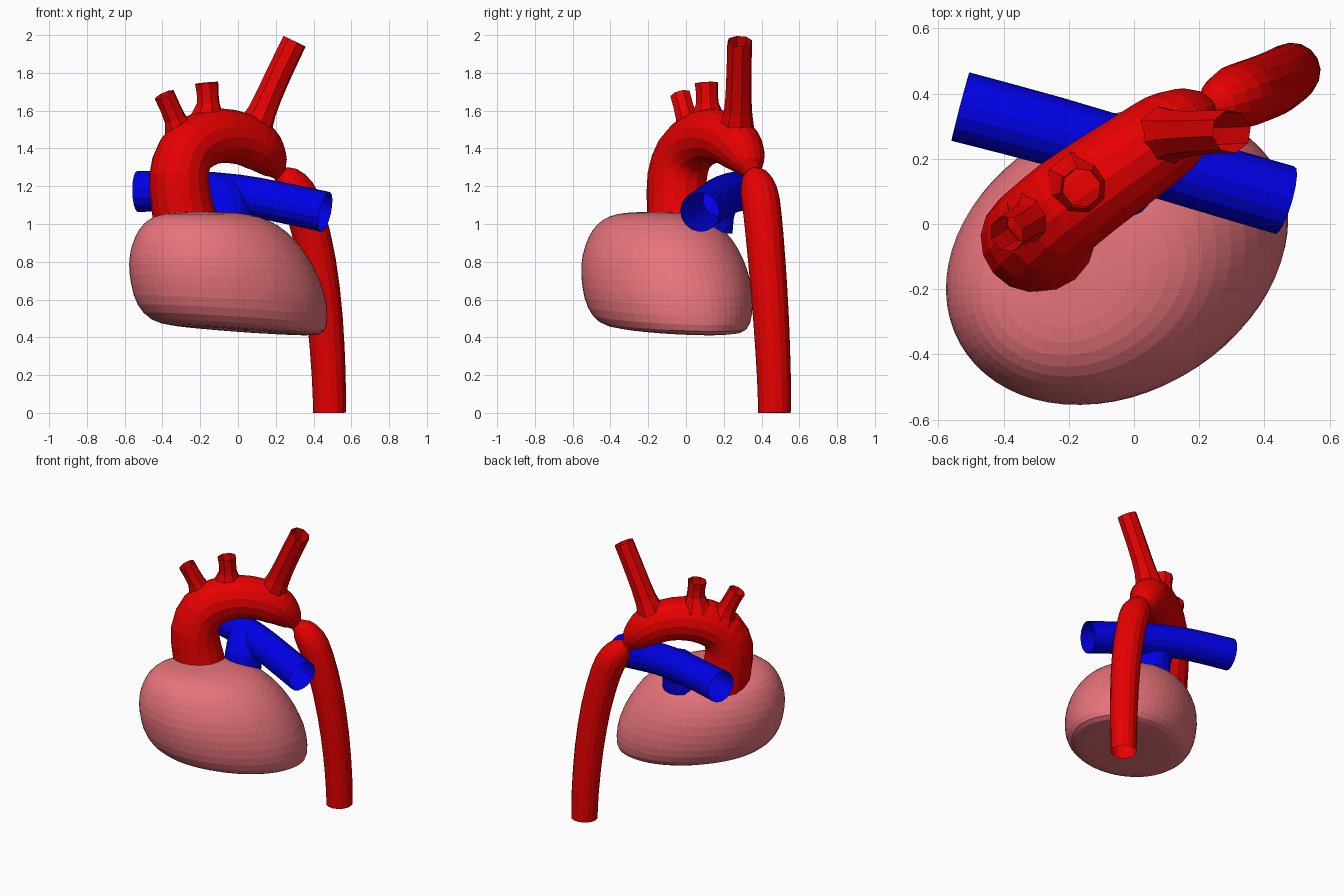
import bpy, bmesh, math
from mathutils import Vector

if "Cube" in bpy.data.objects:
    bpy.data.objects.remove(bpy.data.objects["Cube"])


def material(name, rgb):
    m = bpy.data.materials.new(name)
    m.diffuse_color = (*rgb, 1)
    m.use_nodes = True
    m.node_tree.nodes["Principled BSDF"].inputs["Base Color"].default_value = m.diffuse_color
    return m


RED = material("artery red", (0.8, 0.0, 0.0))
BLUE = material("vein blue", (0.0, 0.0, 0.8))
PINK = material("heart pink", (0.8, 0.175, 0.2))


def loft(name, rings, mat, caps=False):
    """Skin a list of closed rings of points."""
    bm = bmesh.new()
    vs = [[bm.verts.new(p) for p in ring] for ring in rings]
    n = len(vs[0])
    for a, b in zip(vs, vs[1:]):
        for i in range(n):
            j = (i + 1) % n
            bm.faces.new((a[i], a[j], b[j], b[i]))
    if caps:
        bm.faces.new(vs[0][::-1])
        bm.faces.new(vs[-1])
    bmesh.ops.recalc_face_normals(bm, faces=bm.faces)
    me = bpy.data.meshes.new(name)
    bm.to_mesh(me)
    bm.free()
    me.materials.append(mat)
    ob = bpy.data.objects.new(name, me)
    bpy.context.collection.objects.link(ob)
    return ob


def resample(pts, steps):
    """Catmull-Rom through (x, y, z, radius) points."""
    p = [Vector(q) for q in pts]
    p = [2 * p[0] - p[1]] + p + [2 * p[-1] - p[-2]]
    out = []
    for a, b, c, d in zip(p, p[1:], p[2:], p[3:]):
        for s in range(steps):
            t = s / steps
            out.append(0.5 * (2 * b + (c - a) * t + (2 * a - 5 * b + 4 * c - d) * t * t
                              + (3 * b - a - 3 * c + d) * t ** 3))
    return out + [p[-2]]


def tube(name, pts, mat, sides=16, steps=2):
    """Open tube of varying radius along a path."""
    path = resample(pts, steps)
    pos = [q.to_3d() for q in path]
    normal, rings = Vector((0.3, -1, 0.1)), []
    for i, c in enumerate(pos):
        tan = (pos[min(i + 1, len(pos) - 1)] - pos[max(i - 1, 0)]).normalized()
        normal = (normal - tan * normal.dot(tan)).normalized()
        side = tan.cross(normal)
        ring = []
        for k in range(sides):
            a = 2 * math.pi * k / sides
            ring.append(c + path[i][3] * (normal * math.cos(a) + side * math.sin(a)))
        rings.append(ring)
    return loft(name, rings, mat)


# Heart: stacked ellipses (height, left end, right end, half depth), turned about z
LEVELS = [(0.441, -0.15, 0.28, 0.14), (0.442, -0.32, 0.49, 0.29), (0.458, -0.43, 0.56, 0.365),
          (0.54, -0.51, 0.565, 0.41), (0.65, -0.54, 0.55, 0.425), (0.77, -0.557, 0.49, 0.42),
          (0.88, -0.54, 0.415, 0.385), (0.97, -0.50, 0.315, 0.335), (1.025, -0.45, 0.22, 0.27),
          (1.055, -0.38, 0.10, 0.19), (1.064, -0.26, -0.02, 0.09)]
TURN = math.radians(29)
rings = []
for z, left, right, depth in LEVELS:
    ring = []
    tilt = 0.072 * max(0, (1.06 - z) / 0.61)
    for k in range(32):
        a = 2 * math.pi * k / 32
        u = (left + right) / 2 + (right - left) / 2 * math.cos(a)
        v = depth * math.sin(a)
        ring.append((-0.055 + u * math.cos(TURN) - v * math.sin(TURN),
                     -0.10 + u * math.sin(TURN) + v * math.cos(TURN), z - tilt * u))
    rings.append(ring)
heart = loft("heart", rings, PINK, caps=True)
heart.modifiers.new("smooth", "SUBSURF").levels = 1

# Aorta: ascending part, arch, pinch and descending part
tube("aorta", [(-0.272, -0.037, 0.98, 0.172), (-0.297, -0.045, 1.1, 0.163), (-0.313, -0.047, 1.25, 0.158),
               (-0.28, -0.01, 1.37, 0.153), (-0.20, 0.06, 1.44, 0.15), (-0.09, 0.14, 1.467, 0.145),
               (0.025, 0.22, 1.45, 0.138), (0.108, 0.28, 1.405, 0.13), (0.157, 0.315, 1.355, 0.108),
               (0.195, 0.339, 1.305, 0.077), (0.222, 0.354, 1.27, 0.042), (0.257, 0.367, 1.24, 0.075),
               (0.31, 0.387, 1.17, 0.099), (0.36, 0.405, 1.05, 0.101), (0.42, 0.428, 0.8, 0.099),
               (0.46, 0.450, 0.5, 0.095), (0.48, 0.465, 0.2, 0.09), (0.485, 0.469, 0.0, 0.087)], RED)

# Three branches on top of the arch
tube("front_arch_branch", [(-0.305, 0.025, 1.46, 0.095), (-0.335, 0.003, 1.56, 0.06),
                           (-0.39, -0.03, 1.683, 0.057)], RED, 8)
tube("middle_arch_branch", [(-0.165, 0.115, 1.54, 0.11), (-0.158, 0.113, 1.64, 0.062),
                            (-0.166, 0.108, 1.747, 0.064)], RED, 8)
tube("rear_arch_branch", [(0.075, 0.265, 1.47, 0.105), (0.13, 0.275, 1.6, 0.076),
                          (0.205, 0.28, 1.77, 0.069), (0.299, 0.284, 1.967, 0.067)], RED, 8)

# Blue cross vessel and its trunk into the heart
tube("cross_vessel", [(-0.532, 0.36, 1.172, 0.109), (-0.25, 0.285, 1.175, 0.107), (0.0, 0.21, 1.155, 0.107),
                      (0.2, 0.15, 1.12, 0.107), (0.463, 0.073, 1.064, 0.108)], BLUE)
tube("vessel_trunk", [(-0.05, 0.125, 0.96, 0.122), (-0.055, 0.14, 1.07, 0.12),
                      (-0.08, 0.19, 1.15, 0.108), (-0.12, 0.24, 1.18, 0.09)], BLUE)
